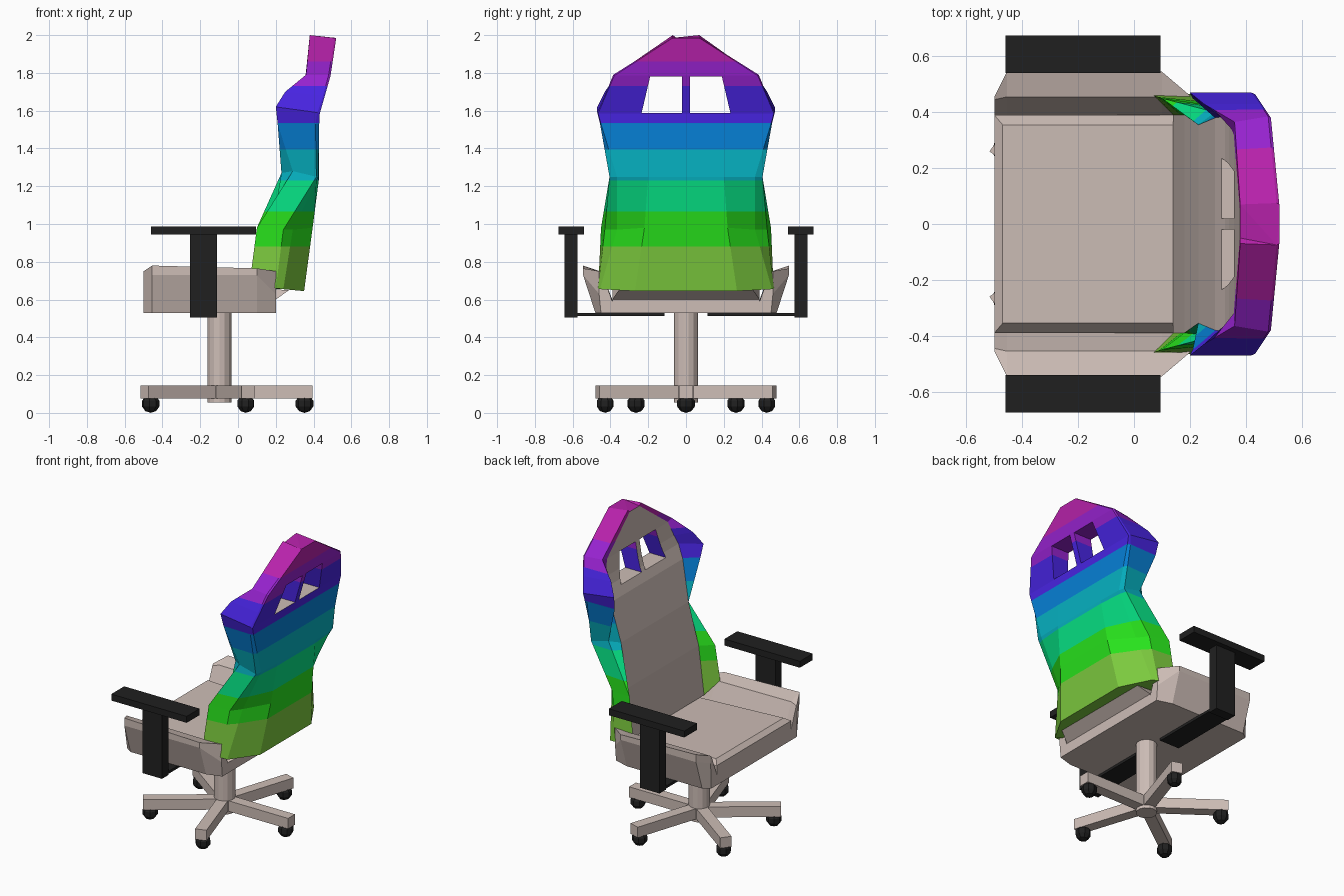
import bpy, bmesh, math
from mathutils import Matrix

if "Cube" in bpy.data.objects:
    bpy.data.objects.remove(bpy.data.objects["Cube"])


def mat(name, r, g, b):
    lin = [(c / 255 / 12.92) if c < 11 else ((c / 255 + 0.055) / 1.055) ** 2.4 for c in (r, g, b)]
    m = bpy.data.materials.new(name)
    m.diffuse_color = (*lin, 1)
    m.use_nodes = True
    m.node_tree.nodes["Principled BSDF"].inputs["Base Color"].default_value = m.diffuse_color
    return m


BANDS = [mat("olive green", 124, 202, 62), mat("green", 40, 226, 28), mat("emerald", 6, 225, 132),
         mat("teal", 6, 178, 194), mat("blue", 6, 128, 214), mat("indigo", 72, 36, 226),
         mat("purple", 150, 34, 206), mat("magenta", 184, 34, 172)]
BEIGE = mat("warm beige", 205, 189, 182)
BLACK = mat("black", 32, 32, 32)


def make(name, bm, *mats):
    bmesh.ops.recalc_face_normals(bm, faces=bm.faces[:])
    me = bpy.data.meshes.new(name)
    bm.to_mesh(me)
    bm.free()
    ob = bpy.data.objects.new(name, me)
    bpy.context.collection.objects.link(ob)
    for m in mats:
        me.materials.append(m)
    return ob


def loft(rings):
    """Closed solid through rings of equal length; the closing strip gets index 8."""
    bm = bmesh.new()
    vs = [[bm.verts.new(p) for p in r] for r in rings]
    n = len(rings[0])
    for a, b in zip(vs, vs[1:]):
        for i in range(n):
            f = bm.faces.new((a[i], a[(i + 1) % n], b[(i + 1) % n], b[i]))
            f.material_index = 8 if i == n - 1 else 0
    bm.faces.new(vs[0])
    bm.faces.new(vs[-1])
    return bm


def mirrored(half):
    return list(half) + [(x, -y, z) for x, y, z in reversed(half)]


def box(name, x, y, z, m):
    return make(name, loft([[(x[0], y[0], h), (x[1], y[0], h), (x[1], y[1], h), (x[0], y[1], h)]
                            for h in z]), m)


# Backrest: each ring is panel edge, wing tip, wing rear, back outer edge, back ridge
rings = [
    [(.14, .39, .66), (.07, .46, .75), (.20, .465, .66), (.24, .455, .655), (.35, .27, .645)],
    [(.18, .39, .98), (.10, .45, .98), (.24, .43, .97), (.29, .365, .97), (.395, .22, .98)],
    [(.23, .355, 1.27), (.29, .40, 1.28), (.415, .405, 1.25), (.425, .365, 1.25), (.43, .2, 1.25)],
    [(.29, .38, 1.53), (.21, .45, 1.53), (.41, .455, 1.53), (.43, .45, 1.53), (.43, .2, 1.53)],
    [(.325, .385, 1.62), (.20, .47, 1.62), (.42, .47, 1.59), (.433, .465, 1.585), (.433, .2, 1.585)],
    [(.34, .36, 1.68), (.25, .43, 1.70), (.45, .43, 1.68), (.46, .425, 1.68), (.46, .2, 1.68)],
    [(.357, .32, 1.78), (.36, .365, 1.79), (.48, .385, 1.79), (.49, .38, 1.785), (.49, .15, 1.785)],
    [(.379, .05, 1.985), (.38, .07, 2.0), (.51, .075, 1.985), (.52, .07, 1.985), (.52, .03, 1.985)],
]
back = make("backrest", loft([mirrored(r) for r in rings]), *BANDS, BEIGE)

# Two windows in the backrest
for s in (1, -1):
    prof = [(.02, 1.588), (.235, 1.588), (.19, 1.78), (.02, 1.78)]
    cut = make("window_cutter", loft([[(x, s * y, z) for y, z in prof] for x in (0, .8)]), *BANDS, BEIGE)
    for f in cut.data.polygons:
        f.material_index = 0
    mod = back.modifiers.new("window", 'BOOLEAN')
    mod.operation, mod.object, mod.solver = 'DIFFERENCE', cut, 'EXACT'
    bpy.context.view_layer.objects.active = back
    bpy.ops.object.modifier_apply(modifier=mod.name)
    bpy.data.objects.remove(cut)

# Rainbow bands by height
levels = [.88, 1.065, 1.23, 1.395, 1.535, 1.73, 1.86]
bm = bmesh.new()
bm.from_mesh(back.data)
for z in levels:
    bmesh.ops.bisect_plane(bm, geom=bm.verts[:] + bm.edges[:] + bm.faces[:],
                           plane_co=(0, 0, z), plane_no=(0, 0, 1))
for f in bm.faces:
    c = f.calc_center_median()
    if f.normal.z > .8 and abs(c.y) < .3 and 1.5 < c.z < 1.7:
        f.material_index = 8
    elif f.material_index != 8:
        f.material_index = sum(c.z > z for z in levels)
bm.to_mesh(back.data)
bm.free()

# Seat shell with raised side bolsters: x, then inner, top, outer, bottom points
shell = [
    (-.50, [(.39, .60), (.445, .74), (.455, .75), (.455, .70), (.45, .53)]),
    (-.455, [(.39, .60), (.455, .75), (.545, .78), (.545, .73), (.48, .53)]),
    (.10, [(.39, .60), (.455, .745), (.545, .765), (.545, .73), (.48, .53)]),
    (.20, [(.39, .59), (.445, .745), (.46, .75), (.46, .63), (.45, .53)]),
]
make("seat", loft([mirrored([(x, y, z) for y, z in pts]) for x, pts in shell]), BEIGE)

# Seat cushion with bevelled edge
make("seat_cushion", loft([mirrored([(-.50, .39, .58), (.20, .39, .58)]),
                           mirrored([(-.50, .39, .66), (.20, .39, .60)]),
                           mirrored([(-.47, .355, .685), (.27, .355, .65)])]), BEIGE)

# Armrests
for side, s in (("left", 1), ("right", -1)):
    def span(a, b):
        return sorted((s * a, s * b))
    box(side + "_arm_strut", (-.255, -.11), span(.115, .64), (.512, .529), BLACK)
    box(side + "_arm_post", (-.255, -.11), span(.575, .642), (.505, .95), BLACK)
    box(side + "_arm_pad", (-.46, .095), span(.54, .675), (.945, .988), BLACK)

# Gas column
CX = -.098
bm = bmesh.new()
bmesh.ops.create_cone(bm, cap_ends=True, segments=14, radius1=.064, radius2=.064, depth=.48,
                      matrix=Matrix.Translation((CX, 0, .295)))
make("column", bm, BEIGE)

# Five star legs and casters
for i in range(5):
    a = i * math.tau / 5
    leg = box(f"leg_{i + 1}", (0, .492), (-.036, .036), (.075, .145), BEIGE)
    leg.location = (CX, 0, 0)
    leg.rotation_euler.z = a
    bm = bmesh.new()
    bmesh.ops.create_uvsphere(bm, u_segments=8, v_segments=5, radius=.049)
    wheel = make(f"caster_{i + 1}", bm, BLACK)
    wheel.location = (CX + .45 * math.cos(a), .45 * math.sin(a), .049)
    wheel.rotation_euler.z = a

# Flat faces; every part but the backrest has one colour
for ob in bpy.data.objects:
    for f in ob.data.polygons:
        f.use_smooth = False
        if ob.name != "backrest":
            f.material_index = 0
